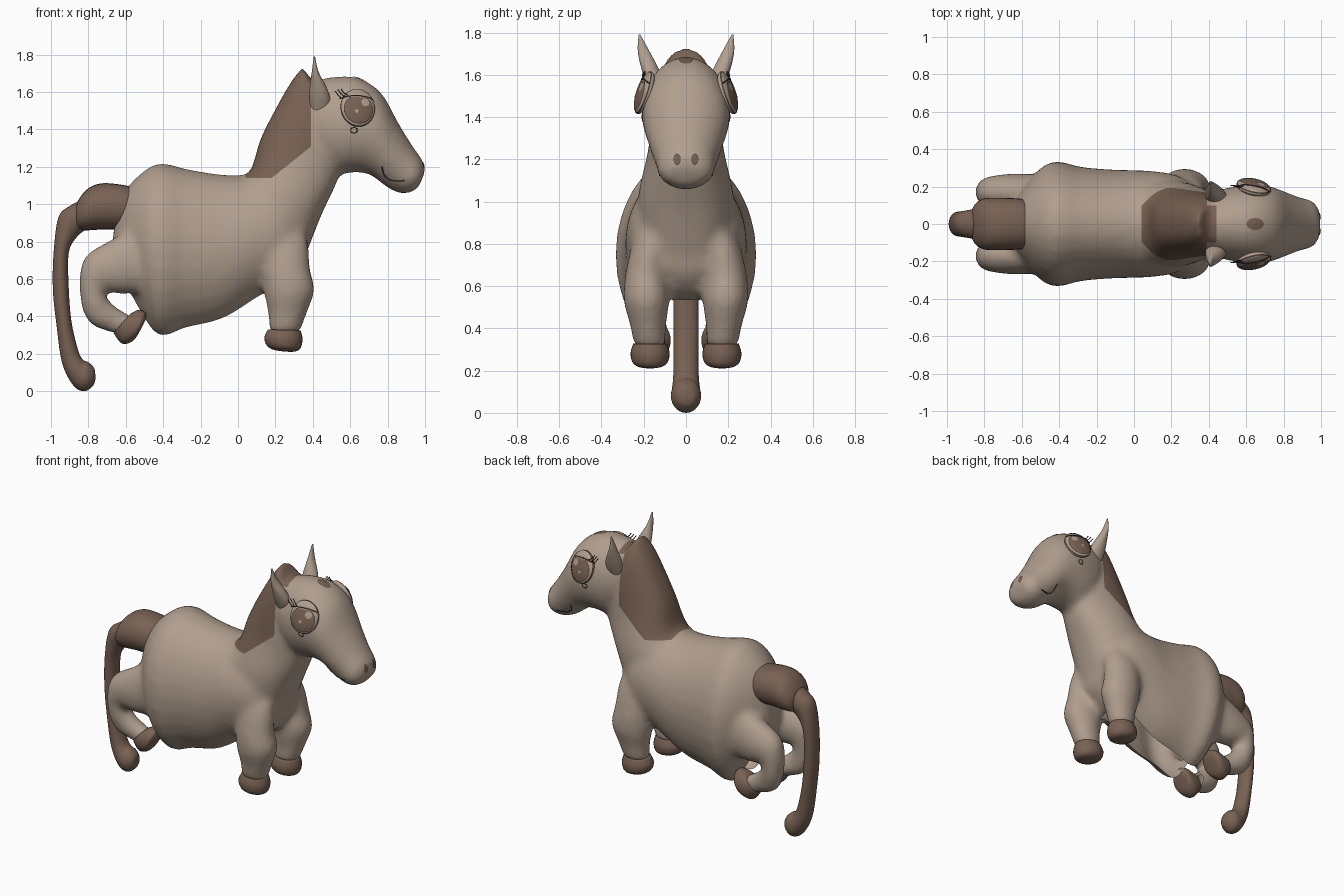
import bpy, bmesh, math
from mathutils import Vector, Matrix
from mathutils.bvhtree import BVHTree

cube = bpy.data.objects.get("Cube")
if cube:
    bpy.data.objects.remove(cube, do_unlink=True)


def material(name, rgb):
    m = bpy.data.materials.new(name)
    m.use_nodes = True
    m.diffuse_color = (*rgb, 1)
    m.node_tree.nodes["Principled BSDF"].inputs["Base Color"].default_value = (*rgb, 1)
    return m


COAT = material("tan coat", (0.44, 0.345, 0.275))
BROWN = material("brown hair", (0.19, 0.12, 0.088))
DARK = material("dark line", (0.07, 0.044, 0.033))


def add_object(name, data, mat):
    ob = bpy.data.objects.new(name, data)
    bpy.context.collection.objects.link(ob)
    data.materials.append(mat)
    return ob


def finish(name, bm, mat):
    bmesh.ops.recalc_face_normals(bm, faces=bm.faces)
    me = bpy.data.meshes.new(name)
    bm.to_mesh(me)
    bm.free()
    me.shade_smooth()
    return add_object(name, me, mat)


def spline(rows, steps=5):
    """Smooth interpolation through rows of numbers."""
    rows = [Vector(r) for r in rows]
    out = []
    for i in range(len(rows) - 1):
        a, b = rows[max(i - 1, 0)], rows[i]
        c, d = rows[i + 1], rows[min(i + 2, len(rows) - 1)]
        for k in range(steps):
            t = k / steps
            out.append(b + (c - a) * (t / 2) + (a * 2 - b * 5 + c * 4 - d) * (t * t / 2)
                       + (b * 3 - a - c * 3 + d) * (t ** 3 / 2))
    return out + [rows[-1]]


def loft(bm, rows, side=1, power=1, seg=28):
    """Each row: outline point x z, opposite outline point x z, half width, y centre."""
    rows = [tuple(r) + (0,) * (6 - len(r)) for r in rows]
    rings = []
    for x0, z0, x1, z1, w, y in spline(rows):
        ring = []
        for k in range(seg):
            a = math.tau * k / seg
            f = (1 - math.cos(a)) / 2
            across = math.copysign(abs(math.sin(a)) ** power, math.sin(a))
            ring.append(bm.verts.new((x0 + (x1 - x0) * f, side * y + w * across,
                                      z0 + (z1 - z0) * f)))
        rings.append(ring)
    for r, q in zip(rings, rings[1:]):
        for k in range(seg):
            j = (k + 1) % seg
            bm.faces.new((r[k], r[j], q[j], q[k]))
    bm.faces.new(rings[0])
    bm.faces.new(rings[-1])


# Outline sections of the fused body
trunk = [(-.65, .97, -.68, .72, .08), (-.6, 1.08, -.62, .58, .17), (-.5, 1.18, -.52, .4, .29),
         (-.41, 1.22, -.42, .275, .335), (-.28, 1.19, -.28, .315, .305),
         (-.1, 1.16, -.08, .365, .29), (.05, 1.155, .12, .49, .285), (.2, 1.15, .26, .56, .26),
         (.3, 1.08, .34, .65, .2), (.38, 1.0, .365, .74, .13)]
neck = [(-.05, 1.1, .36, .72, .24), (.06, 1.17, .45, .95, .22), (.12, 1.35, .53, 1.12, .18),
        (.2, 1.51, .56, 1.25, .165), (.28, 1.65, .55, 1.45, .14), (.345, 1.735, .42, 1.62, .08)]
head = [(.36, 1.6, .36, 1.35, .12), (.42, 1.66, .45, 1.2, .175), (.55, 1.685, .52, 1.16, .2),
        (.66, 1.67, .62, 1.17, .21), (.77, 1.59, .7, 1.16, .2), (.86, 1.43, .77, 1.11, .17),
        (.935, 1.31, .82, 1.075, .145), (.99, 1.23, .89, 1.055, .13), (1.0, 1.17, .96, 1.08, .09)]
hind_leg = [(-.5, .9, -.38, .55, .08, .18), (-.7, .8, -.6, .52, .1, .17),
            (-.83, .7, -.7, .53, .085, .17), (-.845, .5, -.7, .5, .075, .17),
            (-.8, .37, -.66, .46, .07, .16), (-.7, .32, -.62, .43, .065, .15),
            (-.62, .3, -.56, .4, .06, .15)]
front_leg = [(.13, .98, .34, .92, .05, .13), (.12, .82, .375, .8, .085, .165),
             (.13, .66, .385, .66, .1, .187), (.14, .52, .41, .54, .108, .187),
             (.16, .42, .37, .42, .087, .18), (.165, .31, .33, .31, .075, .17)]

bm = bmesh.new()
loft(bm, trunk)
loft(bm, neck, power=.75)
loft(bm, head)
for s in (1, -1):
    loft(bm, hind_leg, s)
    loft(bm, front_leg, s)
body = finish("body", bm, COAT)
remesh = body.modifiers.new("fuse", "REMESH")
remesh.mode = "VOXEL"
remesh.voxel_size = 0.018
relax = body.modifiers.new("relax", "SMOOTH")
relax.factor = 0.5
relax.iterations = 14
bpy.context.view_layer.update()
fused = bpy.data.meshes.new_from_object(body.evaluated_get(bpy.context.evaluated_depsgraph_get()))
body.modifiers.clear()
body.data = fused

# Cut clean edges for the belly opening and the mane
bm = bmesh.new()
bm.from_mesh(fused)
for point, normal in (((0, .1, 0), (0, 1, 0)), ((0, -.1, 0), (0, 1, 0)), ((0, 0, .54), (0, 0, 1)),
                      ((.04, 0, 0), (1, 0, 0)), ((.39, 0, 0), (1, 0, 0)), ((.44, 0, 0), (1, 0, 0)),
                      ((0, 0, 1.14), (0, 0, 1)), ((.18, 0, 1.14), (-.8, 0, 1))):
    bmesh.ops.bisect_plane(bm, geom=bm.verts[:] + bm.edges[:] + bm.faces[:],
                           plane_co=point, plane_no=normal, dist=1e-5)
gap = []
for f in bm.faces:
    c = f.calc_center_median()
    if abs(c.y) < .1 and c.z < .54 and -.66 < c.x < .2:
        gap.append(f)
bmesh.ops.delete(bm, geom=gap, context="FACES")
bm.to_mesh(fused)
bm.free()
fused.materials.clear()
fused.materials.append(COAT)
fused.materials.append(BROWN)
fused.shade_smooth()

# Mane colour on the back of the neck, with a forelock between the ears
for p in fused.polygons:
    x, y, z = p.center
    mane = .04 < x < .39 and z > 1.14 + max(0, x - .18) * .8
    forelock = .38 < x < .44 and abs(y) < .1 and z > 1.6
    p.material_index = 1 if mane or forelock else 0

tree = BVHTree.FromPolygons([v.co for v in fused.vertices],
                            [tuple(p.vertices) for p in fused.polygons])


def project(origin, direction, lift=.004):
    """Drop a point onto the body surface."""
    direction = Vector(direction)
    hit = tree.ray_cast(Vector(origin), direction)[0]
    return (hit if hit else Vector(origin)) - direction * lift


def stroke(name, points, radius=.003, closed=False):
    cu = bpy.data.curves.new(name, "CURVE")
    cu.dimensions = "3D"
    cu.bevel_depth = radius
    cu.bevel_resolution = 1
    cu.use_fill_caps = True
    sp = cu.splines.new("POLY")
    sp.points.add(len(points) - 1)
    for p, co in zip(sp.points, points):
        p.co = (*co, 1)
    sp.use_cyclic_u = closed
    return add_object(name, cu, DARK)


def patch(name, place, centre, radii, mat, inner=0, top=9, seg=28, rings=5):
    """Thin elliptical plate laid on a surface by the place function."""
    bm = bmesh.new()
    grid = []
    for i in range(rings + 1):
        r = max(inner, .02) + (1 - max(inner, .02)) * i / rings
        grid.append([bm.verts.new(place(
            centre[0] + radii[0] * r * math.cos(math.tau * k / seg),
            min(top, centre[1] + radii[1] * r * math.sin(math.tau * k / seg))))
            for k in range(seg)])
    for a, b in zip(grid, grid[1:]):
        for k in range(seg):
            j = (k + 1) % seg
            bm.faces.new((a[k], a[j], b[j], b[k]))
    if not inner:
        bm.faces.new(grid[0])
    return finish(name, bm, mat)


def solid(name, rows, mat, side=1, power=1):
    bm = bmesh.new()
    loft(bm, rows, side, power)
    return finish(name, bm, mat)


# Tail with its thick root and rounded tip
solid("tail_root", [(-.54, 1.08, -.58, .88, .12), (-.6, 1.1, -.62, .865, .135),
                    (-.72, 1.112, -.72, .865, .14), (-.8, 1.085, -.81, .86, .135),
                    (-.855, 1.02, -.855, .865, .1), (-.875, .96, -.872, .89, .04)],
      BROWN, power=.85)
solid("tail", [(-.8, 1.04, -.78, .88, .1), (-.9, .99, -.82, .86, .08), (-.96, .93, -.865, .82, .07),
               (-.985, .75, -.905, .74, .065), (-.99, .55, -.905, .55, .06),
               (-.97, .35, -.89, .37, .06), (-.94, .15, -.855, .22, .06),
               (-.88, .03, -.83, .17, .068), (-.82, 0, -.8, .155, .07),
               (-.775, .03, -.77, .125, .045), (-.763, .06, -.763, .09, .015)], BROWN)

for s, label in ((1, "far"), (-1, "near")):
    # Hooves and ears
    solid(label + "_front_hoof", [(.16, .33, .335, .325, .08, .17), (.142, .29, .345, .28, .092, .17),
                                  (.15, .25, .337, .235, .085, .17),
                                  (.18, .225, .315, .215, .06, .17),
                                  (.22, .215, .28, .21, .02, .17)], BROWN, s)
    solid(label + "_hind_hoof", [(-.665, .31, -.575, .415, .066, .15),
                                 (-.62, .255, -.53, .435, .076, .15),
                                 (-.56, .27, -.495, .42, .074, .15),
                                 (-.52, .33, -.495, .38, .04, .15)], BROWN, s)
    solid(label + "_ear", [(.4, 1.42, .46, 1.42, .03, .09), (.385, 1.53, .495, 1.53, .04, .135),
                           (.383, 1.62, .48, 1.61, .042, .165), (.395, 1.71, .43, 1.71, .028, .2),
                           (.405, 1.79, .412, 1.79, .004, .22)], COAT, s)

    # Domed eye with its own tilted frame
    n = Vector((.22, s, .33)).normalized()
    u = (Vector((1, 0, 0)) - n * n.x).normalized()
    v = n.cross(u) * -s
    if v.z < 0:
        v = -v
    mid = Vector((.64, s * .196, 1.515))
    ru, rv, depth = .094, .106, .032

    def on_eye(a, b, lift=.003):
        h = depth * math.sqrt(max(0, 1 - (a / ru) ** 2 - (b / rv) ** 2))
        return mid + u * a + v * b + n * (h + lift)

    bm = bmesh.new()
    bmesh.ops.create_uvsphere(bm, u_segments=32, v_segments=16, radius=1)
    frame = Matrix((u * ru, v * rv, n * depth)).transposed().to_4x4()
    bmesh.ops.transform(bm, matrix=Matrix.Translation(mid) @ frame, verts=bm.verts)
    finish(label + "_eyeball", bm, COAT)
    patch(label + "_eye_rim", on_eye, (0, 0), (ru, rv), DARK, inner=.975, rings=2)
    patch(label + "_iris_rim", on_eye, (0, -.014), (.08, .08), DARK, inner=.95, top=.05, rings=2)
    patch(label + "_iris", on_eye, (0, -.014), (.077, .077), BROWN, top=.05)
    for a, b, r in ((.035, .022, .022), (-.012, -.03, .01)):
        patch(label + "_eye_glint", lambda p, q: on_eye(p, q, .006), (a, b), (r, r), COAT)
    stroke(label + "_eyelid", [on_eye(a, .06 - 1.6 * a * a) for a in
                               [-.1 + .02 * i for i in range(10)]])
    for a, b in ((-.09, .045), (-.075, .054), (-.058, .059)):
        stroke(label + "_eyelash", [on_eye(a, b), on_eye(a - .02, b + .018, .008),
                                    on_eye(a - .036, b + .038, .012)])
    stroke(label + "_tear", [project((.62 + .018 * math.cos(t), s, 1.395 + .015 * math.sin(t)),
                                     (0, -s, 0), .001) for t in
                             [math.tau * k / 12 for k in range(12)]], .0025, True)

    # Mouth corner and nostril
    smile = spline([(.77, 1.2), (.782, 1.155), (.82, 1.127), (.89, 1.125)])
    stroke(label + "_mouth", [project((x, s, z), (0, -s, 0), .001) for x, z in smile], .0035)
    nose = (s * .042, 1.2)
    patch(label + "_nostril", lambda p, q: project((2, p, q), (-1, 0, 0)), nose, (.016, .025), BROWN)
    patch(label + "_nostril_rim", lambda p, q: project((2, p, q), (-1, 0, 0), .005), nose,
          (.017, .027), DARK, inner=.88, rings=1)

# Forehead spot
patch("forehead_spot", lambda p, q: project((p, q, 3), (0, 0, -1)), (.648, 0), (.046, .032), BROWN)
